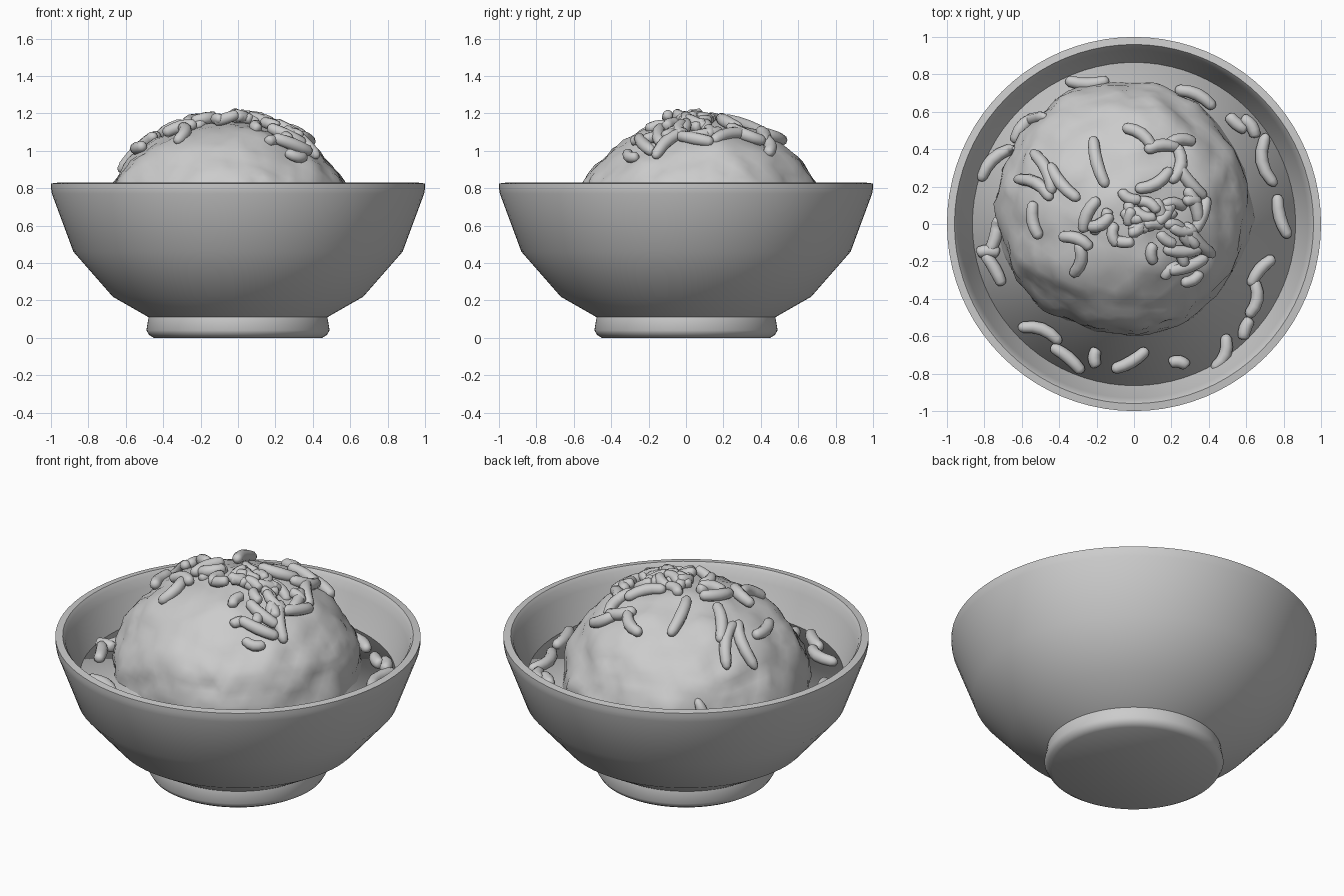
import bpy, bmesh, math, random
from mathutils import Vector, noise

if "Cube" in bpy.data.objects:
    bpy.data.objects.remove(bpy.data.objects["Cube"])

random.seed(4)
LIQUID_Z = 0.60
CENTRE = Vector((-0.055, 0.08, 0.60))   # mound centre
RX, RZ = 0.68, 0.56                     # mound radii

grey = bpy.data.materials.new("light grey")
grey.diffuse_color = (0.6, 0.6, 0.6, 1)
grey.use_nodes = True
grey.node_tree.nodes["Principled BSDF"].inputs["Base Color"].default_value = grey.diffuse_color


def finish(name, bm, angle):
    bmesh.ops.recalc_face_normals(bm, faces=bm.faces[:])
    mesh = bpy.data.meshes.new(name)
    bm.to_mesh(mesh)
    bm.free()
    mesh.materials.append(grey)
    ob = bpy.data.objects.new(name, mesh)
    bpy.context.collection.objects.link(ob)
    bpy.ops.object.select_all(action='DESELECT')
    ob.select_set(True)
    bpy.context.view_layer.objects.active = ob
    bpy.ops.object.shade_smooth_by_angle(angle=math.radians(angle))
    return ob


def bridge(bm, a, b):
    n = len(a)
    for i in range(n):
        bm.faces.new((a[i], a[(i + 1) % n], b[(i + 1) % n], b[i]))


def lathe(name, profile, angle, sides=80):
    """Revolve (radius, height) points, closing both ends with flat caps."""
    bm = bmesh.new()
    rings = []
    for r, z in profile:
        rings.append([bm.verts.new((r * math.cos(t), r * math.sin(t), z))
                      for t in (2 * math.pi * i / sides for i in range(sides))])
    for a, b in zip(rings, rings[1:]):
        bridge(bm, a, b)
    bm.faces.new(rings[0])
    bm.faces.new(rings[-1])
    return finish(name, bm, angle)


# Bowl: foot, flared wall, rim and inside
lathe("bowl", [(0.45, 0), (0.475, 0.015), (0.49, 0.04), (0.478, 0.11),
               (0.67, 0.22), (0.88, 0.46), (0.995, 0.77), (1.0, 0.80),
               (1.0, 0.825), (0.96, 0.83), (0.945, 0.81), (0.93, 0.76),
               (0.86, 0.59), (0.80, 0.46), (0.60, 0.26), (0.3, 0.2)], 60)

# Broth surface
lathe("broth", [(0.80, 0.52), (0.865, LIQUID_Z)], 180)

# Rice mound: lumpy flattened ball, cut off below the broth
bm = bmesh.new()
bmesh.ops.create_icosphere(bm, subdivisions=5, radius=1)
for v in bm.verts:
    d = v.co.copy()
    k = 1 + 0.045 * noise.noise(d * 3.5) + 0.022 * noise.noise(d * 10)
    v.co = CENTRE + Vector((d.x * RX, d.y * RX, d.z * RZ)) * k
low = [v for v in bm.verts if v.co.z < LIQUID_Z - 0.08]
bmesh.ops.delete(bm, geom=low, context='VERTS')
finish("rice_mound", bm, 180)


def surface_z(x, y):
    q = 1 - ((x - CENTRE.x) ** 2 + (y - CENTRE.y) ** 2) / RX ** 2
    return max(LIQUID_Z, CENTRE.z + RZ * math.sqrt(max(q, 0)))


def add_grain(bm, x, y, deg, length, lift=0.02, radius=0.033, tilt=0.0):
    """Bent capsule laid along the surface below it."""
    t = math.radians(deg)
    along = Vector((math.cos(t), math.sin(t), 0))
    side = Vector((-along.y, along.x, 0))
    bend = random.choice((-1, 1)) * random.uniform(0.05, 0.22) * length
    # fractions along the grain and matching thickness
    steps = [(-1, 0.25), (-0.94, 0.65), (-0.8, 0.92), (-0.4, 1), (0, 1.05),
             (0.4, 1), (0.8, 0.92), (0.94, 0.65), (1, 0.25)]
    path = []
    for u, _ in steps:
        p = Vector((x, y, 0)) + along * u * length / 2 + side * bend * (0.5 - u * u)
        p.z = surface_z(p.x, p.y) + lift + tilt * u * length / 2
        path.append(p)
    rings = []
    for i, (u, w) in enumerate(steps):
        tangent = (path[min(i + 1, 8)] - path[max(i - 1, 0)]).normalized()
        a = tangent.cross(Vector((0, 0, 1))).normalized()
        b = a.cross(tangent)
        rings.append([bm.verts.new(path[i] + (a * math.cos(s) + b * math.sin(s)) * radius * w)
                      for s in (2 * math.pi * j / 10 for j in range(10))])
    for a, b in zip(rings, rings[1:]):
        bridge(bm, a, b)
    bm.faces.new(rings[0])
    bm.faces.new(rings[-1])


# Grains floating around the edge: x, y, direction, length
floating = [
    (-.25, .76, 0, .23), (.33, .68, -25, .23), (.55, .54, -40, .13),
    (.62, .52, -55, .13), (.71, .34, 100, .28), (.79, .04, -75, .24),
    (.68, -.25, 50, .20), (.64, -.40, 80, .20), (.60, -.56, 70, .12),
    (.47, -.69, 70, .20), (.24, -.745, -10, .10), (-.02, -.73, 30, .22),
    (-.205, -.715, 90, .10), (-.355, -.72, -40, .22), (-.50, -.58, -20, .24),
    (-.75, -.07, 75, .20), (-.78, -.15, 0, .12), (-.75, -.24, -60, .20),
    (-.745, .33, 45, .25), (-.57, .52, 40, .22)]
bm = bmesh.new()
for g in floating:
    add_grain(bm, *g)
finish("floating_grains", bm, 60)

# Grains lying on the mound
resting = [
    (-.53, .02, -80, .20), (-.48, .28, -65, .25), (-.38, .22, -50, .25),
    (-.53, .20, -30, .22), (-.19, .33, -75, .28), (.03, .47, -35, .20),
    (.15, .41, 5, .18), (.25, .44, 5, .15), (.23, .32, 80, .20),
    (.30, .23, -50, .24), (.11, .23, 30, .22), (.32, .10, -70, .20),
    (-.24, .05, 65, .20), (-.31, -.09, -20, .18), (-.30, -.19, 80, .18),
    (-.18, .01, 30, .14), (.26, -.14, 0, .20), (.29, -.22, 20, .22),
    (.35, -.09, -50, .22), (.36, .05, 70, .20)]
bm = bmesh.new()
for g in resting:
    add_grain(bm, *g, lift=0.025)
finish("resting_grains", bm, 60)

# Loose pile on the crown and down the right shoulder
bm = bmesh.new()
for i in range(34):
    if i < 22:
        x, y = random.gauss(0.0, 0.09), random.gauss(0.03, 0.06)
    else:
        x, y = random.gauss(0.25, 0.07), random.gauss(-0.06, 0.10)
    add_grain(bm, x, y, random.uniform(0, 180), random.uniform(0.08, 0.14),
              lift=random.uniform(0.0, 0.035), radius=0.03,
              tilt=random.uniform(-0.4, 0.4))
finish("crown_grains", bm, 60)
